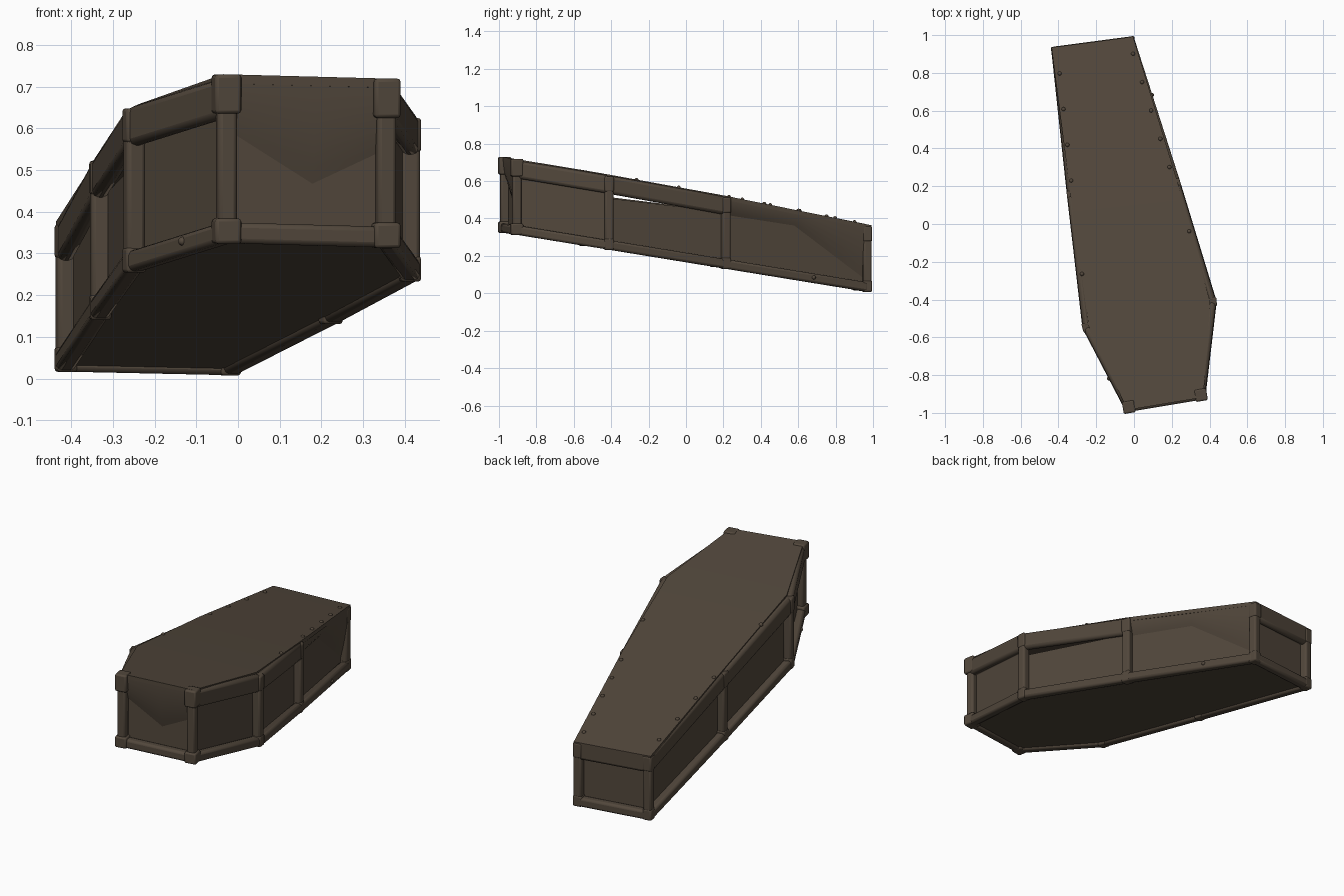
import bpy, bmesh, math
from mathutils import Vector, Matrix

if "Cube" in bpy.data.objects:
    bpy.data.objects.remove(bpy.data.objects["Cube"])

wood = bpy.data.materials.new("dark brown wood")
wood.diffuse_color = (0.085, 0.064, 0.045, 1)
wood.use_nodes = True
wood.node_tree.nodes["Principled BSDF"].inputs["Base Color"].default_value = wood.diffuse_color

# Plan outline, counter-clockwise from the front left corner
A, B, C, MR, D, E, ML, F = [Vector(p) for p in (
    (-0.042, -0.998), (0.378, -0.928), (0.439, -0.41), (0.247, 0.22),
    (-0.002, 0.996), (-0.441, 0.938), (-0.356, 0.15), (-0.274, -0.553))]
OUT = [A, B, C, MR, D, E, ML, F]
N = len(OUT)


def top(y):
    return 0.545 - 0.185 * y + 0.014 * (1 - y * y)


def bot(y):
    return 0.166 - 0.163 * y


def inset(d):
    """Outline moved inwards by d along the corner normals."""
    res = []
    for i, p in enumerate(OUT):
        a = (p - OUT[i - 1]).normalized()
        b = (OUT[(i + 1) % N] - p).normalized()
        na, nb = Vector((-a.y, a.x)), Vector((-b.y, b.x))
        n = (na + nb).normalized()
        res.append(p + n * d / max(n.dot(na), 0.5))
    return res


def finish(name, bm, bevel=0.0):
    bmesh.ops.recalc_face_normals(bm, faces=bm.faces)
    me = bpy.data.meshes.new(name)
    bm.to_mesh(me)
    bm.free()
    ob = bpy.data.objects.new(name, me)
    bpy.context.collection.objects.link(ob)
    me.materials.append(wood)
    if bevel:
        m = ob.modifiers.new("bevel", 'BEVEL')
        m.width, m.segments = bevel, 2
    bpy.ops.object.select_all(action='DESELECT')
    ob.select_set(True)
    bpy.context.view_layer.objects.active = ob
    bpy.ops.object.shade_smooth_by_angle(angle=math.radians(40))
    return ob


def loft(bm, lo, hi):
    """Closed solid between two matching rings of points."""
    a = [bm.verts.new(p) for p in lo]
    b = [bm.verts.new(p) for p in hi]
    n = len(a)
    for i in range(n):
        j = (i + 1) % n
        bm.faces.new((a[i], a[j], b[j], b[i]))
    bm.faces.new(a[::-1])
    bm.faces.new(b)


def slab(name, pts, low, high):
    bm = bmesh.new()
    loft(bm, [(p.x, p.y, low(p.y)) for p in pts], [(p.x, p.y, high(p.y)) for p in pts])
    bmesh.ops.triangulate(bm, faces=[f for f in bm.faces if len(f.verts) > 4])
    return finish(name, bm)


def beam(name, p, q, zf, low, high, t, bevel):
    """Straight board from p to q following the sloped height zf."""
    n = (q - p).normalized()
    n = Vector((-n.y, n.x)) * t / 2
    rings = []
    for c in (p, q):
        z = zf(c.y)
        rings.append([(c.x + s * n.x, c.y + s * n.y, z + h)
                      for s, h in ((-1, low), (1, low), (1, high), (-1, high))])
    bm = bmesh.new()
    loft(bm, *rings)
    return finish(name, bm, bevel)


def post(name, c, ang, w, z0, z1, bevel):
    bm = bmesh.new()
    bmesh.ops.create_cube(bm, size=1, matrix=Matrix.Translation((c.x, c.y, (z0 + z1) / 2))
                          @ Matrix.Rotation(ang, 4, 'Z') @ Matrix.Diagonal((w, w, z1 - z0, 1)))
    return finish(name, bm, bevel)


# Lid, set back from the rails at the head end, and floor
lid_inset = (0.012, 0.012, 0.035, 0.015, 0.004, 0.004, 0.02, 0.035)
lid_pts = [inset(d)[i] for i, d in enumerate(lid_inset)]
slab("lid", lid_pts, lambda y: top(y) - 0.02, lambda y: top(y) + 0.002)
slab("floor", inset(0.03), lambda y: bot(y) + 0.012, lambda y: bot(y) + 0.03)

# Side walls and rails
wall, rail, corner = inset(0.042), inset(0.024), inset(0.026)
for i in range(N):
    j = (i + 1) % N
    p, q = wall[i], wall[j]
    n = (q - p).normalized()
    n = Vector((-n.y, n.x))
    side = ((p, 0), (q, 0), (q, .012), (p, .012))
    drop = {2: (0.125, 0.085), 6: (0.085, 0.125)}.get(i, (0.02, 0.02))
    bm = bmesh.new()
    loft(bm, [(c.x + s * n.x, c.y + s * n.y, bot(c.y) + 0.02) for c, s in side],
         [(c.x + s * n.x, c.y + s * n.y, top(c.y) - drop[c is q]) for c, s in side])
    finish("wall_panel", bm)
    beam("bottom_rail", rail[i], rail[j], bot, 0.0, 0.05, 0.046, 0.012)
    if i not in (0, 3):
        beam("top_rail", rail[i], rail[j], top, -0.10, -0.004, 0.04, 0.016)

# Bulging covers tucked in under the lid at the front and rear right
LAYERS = 6
for i, f, drops in ((0, 0.55, (0.13, 0.25, 0.17)), (3, 0.5, (0.10, 0.085, 0.29))):
    j = i + 1
    bm = bmesh.new()
    v = []
    for k in range(LAYERS + 1):
        s = k / LAYERS
        row = []
        for t, drop in zip((0, f, 1), drops):
            c = lid_pts[i].lerp(lid_pts[j], t).lerp(wall[i].lerp(wall[j], t), s * s)
            row.append(bm.verts.new((c.x, c.y, top(c.y) - drop * s)))
        v.append(row)
    for k in range(LAYERS):
        for m in range(2):
            bm.faces.new((v[k][m], v[k + 1][m], v[k + 1][m + 1], v[k][m + 1]))
    finish("hanging_cover", bm)

# Posts with brackets at both ends
for i, c in enumerate(corner):
    d = OUT[(i + 1) % N] - OUT[i - 1]
    ang = math.radians(10) if i in (0, 1, 4, 5) else math.atan2(d.y, d.x)
    head = i in (0, 1)
    w = 0.064 if head else 0.05
    z0, z1 = bot(c.y), top(c.y)
    post("post", c, ang, 0.046, z0 + 0.01, z1 - 0.02, 0.01)
    post("lower_bracket", c, ang, w, z0 - 0.001, z0 + 0.06, 0.008)
    post("upper_bracket", c, ang, w, z1 - 0.09, z1 + (0.004 if head else -0.008), 0.008)


# Studs along the lid edges and the bottom rails
def studs(name, ring, i, j, count, zf, h):
    bm = bmesh.new()
    for k in range(count):
        c = ring[i].lerp(ring[j], (k + 0.6) / count)
        bmesh.ops.create_icosphere(bm, subdivisions=2, radius=0.011,
                                   matrix=Matrix.Translation((c.x, c.y, zf(c.y) + h)))
    finish(name, bm)


lid_ring, rail_ring = inset(0.032), inset(0.003)
for i, cnt in ((2, 1), (3, 5), (5, 4), (6, 1)):
    studs("lid_studs", lid_ring, i, (i + 1) % N, cnt, top, -0.001)
for i, cnt in ((3, 1), (7, 1)):
    studs("rail_studs", rail_ring, i, (i + 1) % N, cnt, bot, 0.03)
